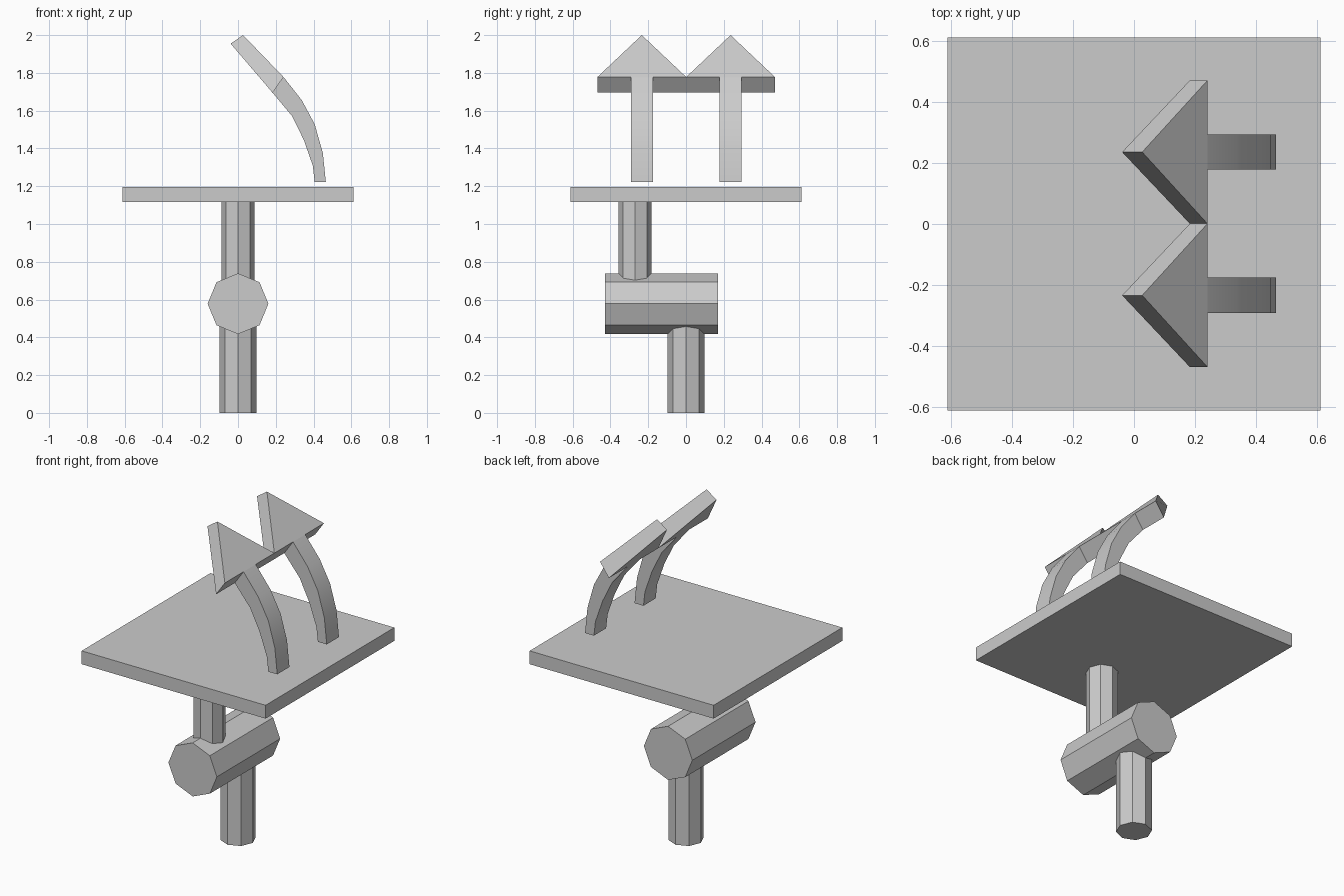
import bpy
from math import radians
from mathutils import Vector

if "Cube" in bpy.data.objects:
    bpy.data.objects.remove(bpy.data.objects["Cube"], do_unlink=True)

grey = bpy.data.materials.new("light_grey")
grey.use_nodes = True
COLOR = (0.6, 0.6, 0.6, 1)
grey.diffuse_color = COLOR
grey.node_tree.nodes["Principled BSDF"].inputs["Base Color"].default_value = COLOR


def rod(name, radius, start, end, turn=0):
    """Eight-sided rod between two points."""
    a, b = Vector(start), Vector(end)
    bpy.ops.mesh.primitive_cylinder_add(vertices=8, radius=radius, depth=(b - a).length,
                                        location=(a + b) / 2, rotation=(turn, 0, 0))
    ob = bpy.context.object
    ob.name = name
    ob.data.materials.append(grey)


def solid(name, near, far, smooth=False):
    """Closed solid joining two matching outlines."""
    n = len(near)
    faces = [tuple(range(n)), tuple(range(2 * n - 1, n - 1, -1))]
    faces += [(i, i + n, (i + 1) % n + n, (i + 1) % n) for i in range(n)]
    mesh = bpy.data.meshes.new(name)
    mesh.from_pydata(near + far, [], faces)
    mesh.materials.append(grey)
    ob = bpy.data.objects.new(name, mesh)
    bpy.context.collection.objects.link(ob)
    bpy.ops.object.select_all(action='DESELECT')
    ob.select_set(True)
    bpy.context.view_layer.objects.active = ob
    bpy.ops.object.mode_set(mode='EDIT')
    bpy.ops.mesh.select_all(action='SELECT')
    bpy.ops.mesh.normals_make_consistent(inside=False)
    bpy.ops.object.mode_set(mode='OBJECT')
    if smooth:
        bpy.ops.object.shade_smooth_by_angle(angle=radians(30))


# Crank: lower post, horizontal barrel, offset upper post
rod("lower_post", 0.098, (0, 0, 0), (0, 0, 0.5))
rod("crank_barrel", 0.161, (0, -0.43, 0.578), (0, 0.17, 0.578), radians(90))
rod("upper_post", 0.088, (0, -0.27, 0.66), (0, -0.27, 1.13))

# Square table plate
bpy.ops.mesh.primitive_cube_add(size=1, location=(0, 0, 1.157))
plate = bpy.context.object
plate.name = "table_plate"
plate.scale = (1.222, 1.222, 0.08)
plate.data.materials.append(grey)

# Curved arrows floating over the plate, side profile in x and z
outer = [(0.465, 1.222), (0.449, 1.377), (0.406, 1.528), (0.338, 1.655), (0.241, 1.778)]
inner = [(0.183, 1.695), (0.285, 1.573), (0.348, 1.446), (0.396, 1.309), (0.406, 1.222)]
HALF_STEM, HALF_HEAD = 0.058, 0.235

for side, y in (("right", -0.234), ("left", 0.236)):
    stem = outer + inner
    solid(side + "_arrow_stem",
          [(x, y - HALF_STEM, z) for x, z in stem],
          [(x, y + HALF_STEM, z) for x, z in stem], smooth=True)

    def triangle(base, tip):
        return [(base[0], y - HALF_HEAD, base[1]), (base[0], y + HALF_HEAD, base[1]),
                (tip[0], y, tip[1])]

    solid(side + "_arrow_head",
          triangle(outer[-1], (0.027, 2.0)), triangle(inner[0], (-0.039, 1.955)))
